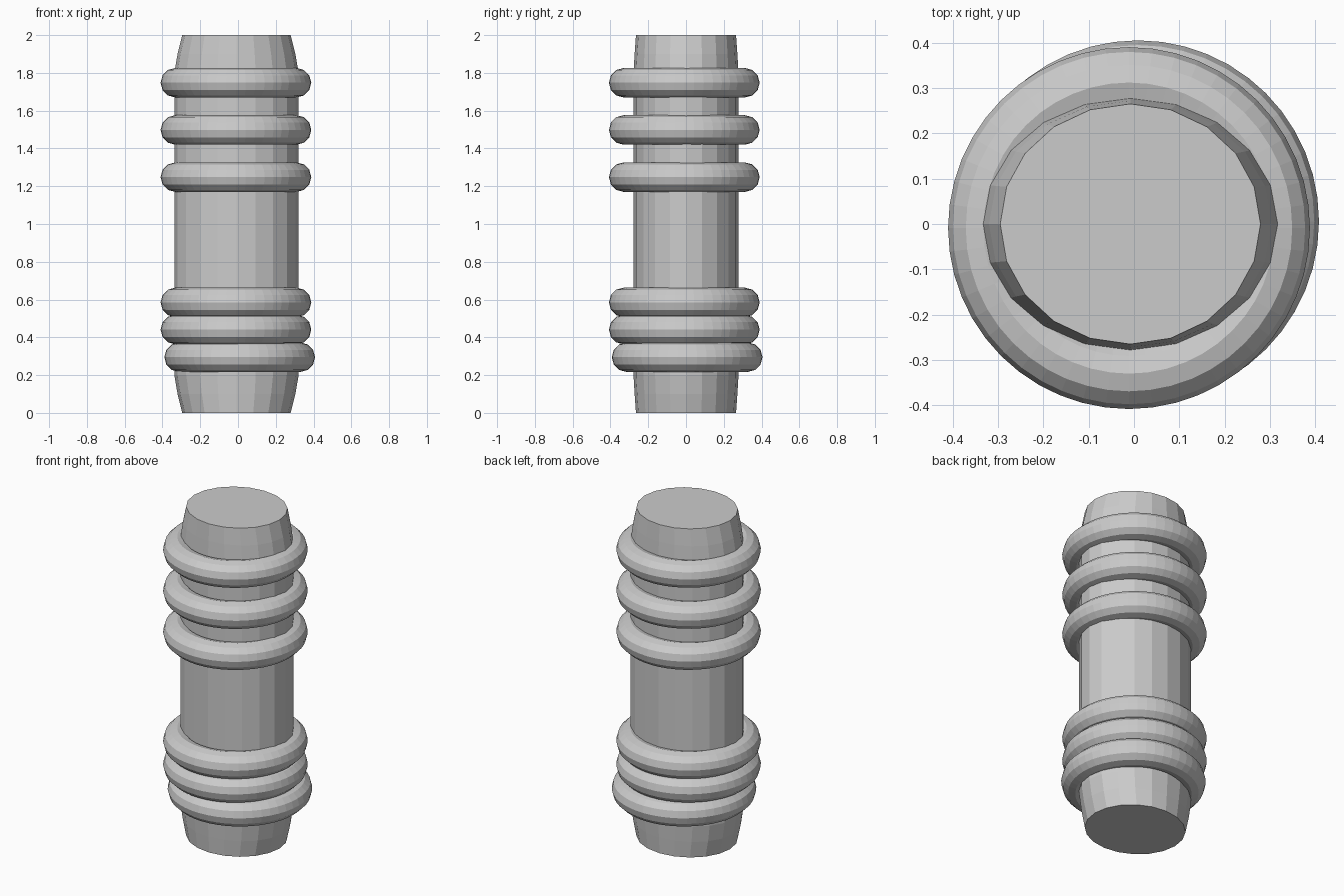
import bpy, bmesh, math
from mathutils import Vector

if "Cube" in bpy.data.objects:
    bpy.data.objects.remove(bpy.data.objects["Cube"])

grey = bpy.data.materials.new("grey")
grey.diffuse_color = (0.6, 0.6, 0.6, 1)
grey.use_nodes = True
grey.node_tree.nodes["Principled BSDF"].inputs["Base Color"].default_value = grey.diffuse_color


def make_object(name, bm):
    bmesh.ops.recalc_face_normals(bm, faces=bm.faces)
    mesh = bpy.data.meshes.new(name)
    bm.to_mesh(mesh)
    bm.free()
    mesh.materials.append(grey)
    obj = bpy.data.objects.new(name, mesh)
    bpy.context.collection.objects.link(obj)
    return obj


def loft(name, sections, sides, cx):
    """Stack of elliptical sections (z, half width, half depth), capped."""
    bm = bmesh.new()
    rings = []
    for z, rx, ry in sections:
        rings.append([bm.verts.new((cx + rx * math.cos(math.tau * i / sides),
                                    ry * math.sin(math.tau * i / sides), z))
                      for i in range(sides)])
    for a, b in zip(rings, rings[1:]):
        for i in range(sides):
            j = (i + 1) % sides
            bm.faces.new((a[i], a[j], b[j], b[i]))
    bm.faces.new(rings[0])
    bm.faces.new(rings[-1])
    return make_object(name, bm)


def torus(name, center, major, minor, n=48, m=12):
    bm = bmesh.new()
    c = Vector(center)
    grid = []
    for i in range(n):
        a = math.tau * i / n
        row = []
        for k in range(m):
            t = math.tau * k / m
            r = major + minor * math.cos(t)
            row.append(bm.verts.new(c + Vector((r * math.cos(a), r * math.sin(a),
                                                minor * math.sin(t)))))
        grid.append(row)
    for i in range(n):
        for k in range(m):
            i2, k2 = (i + 1) % n, (k + 1) % m
            bm.faces.new((grid[i][k], grid[i2][k], grid[i2][k2], grid[i][k2]))
    return make_object(name, bm)


# Grip body: oval column with ends that taper in
half = [(0.0, 0.287, 0.265), (0.1, 0.312, 0.272), (0.2, 0.329, 0.278)]
sections = half + [(2 - z, rx, ry) for z, rx, ry in reversed(half)]
loft("body", sections, 20, -0.008)

# Raised rings: three spread at the top, three packed at the bottom
for i, z in enumerate((1.748, 1.498, 1.248, 0.585, 0.441)):
    torus(f"ring_{i + 1}", (-0.011, -0.009, z), 0.321, 0.078)
torus("ring_6", (0.009, 0.006, 0.295), 0.321, 0.078)
